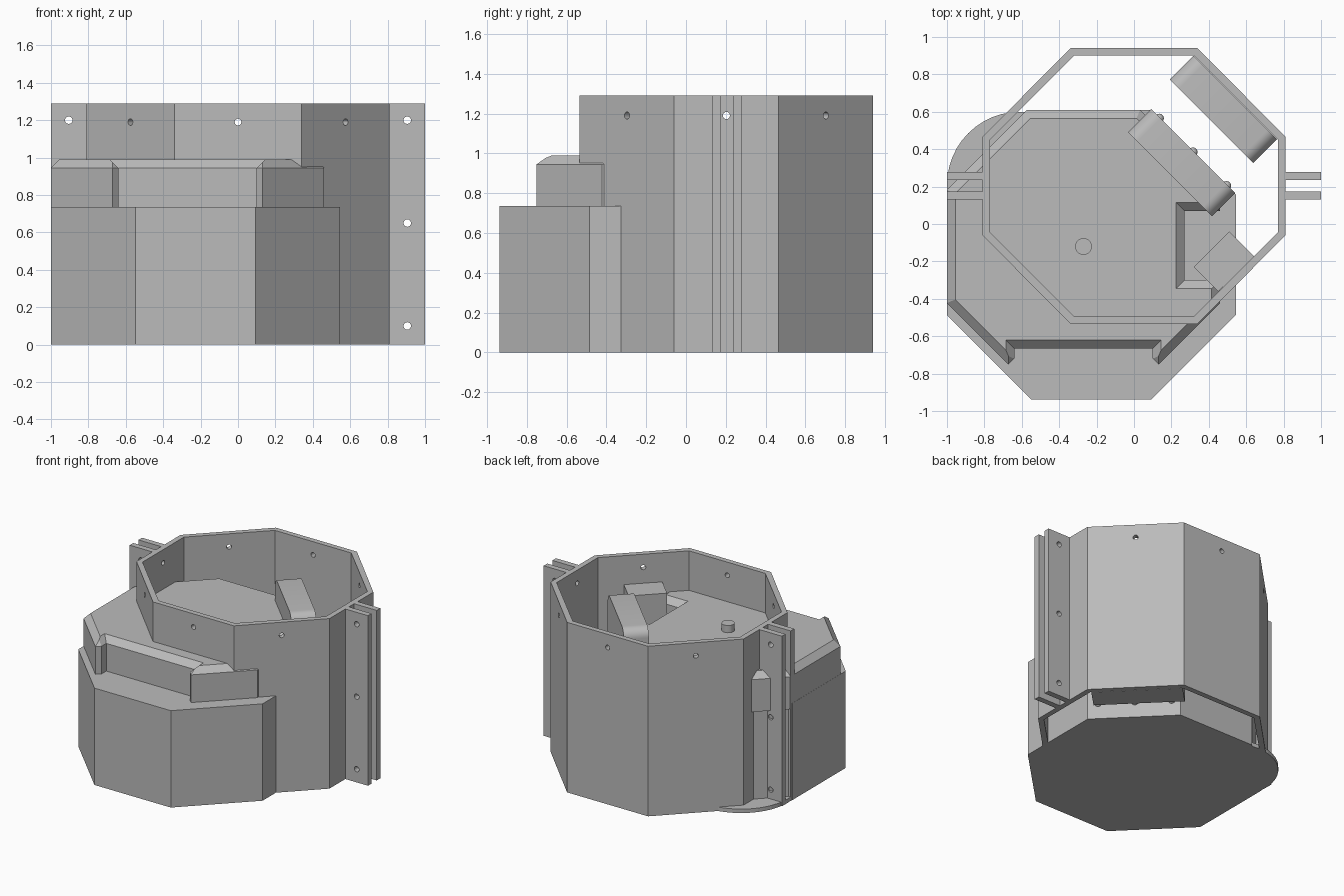
import bpy, bmesh, math
from mathutils import Matrix, Vector

if "Cube" in bpy.data.objects:
    bpy.data.objects.remove(bpy.data.objects["Cube"])

grey = bpy.data.materials.new("plain grey")
grey.diffuse_color = (0.5, 0.5, 0.5, 1)
grey.use_nodes = True
grey.node_tree.nodes["Principled BSDF"].inputs["Base Color"].default_value = grey.diffuse_color


def finish(bm, name, helper=False):
    bmesh.ops.recalc_face_normals(bm, faces=bm.faces)
    me = bpy.data.meshes.new(name)
    bm.to_mesh(me)
    bm.free()
    ob = bpy.data.objects.new(name, me)
    bpy.context.collection.objects.link(ob)
    me.materials.append(grey)
    if helper:
        ob.hide_render = True
        ob.hide_viewport = True
    return ob


def loft(bm, rings):
    """Solid through a list of (outline, z) rings."""
    loops = [[bm.verts.new((x, y, z)) for x, y in pts] for pts, z in rings]
    n = len(loops[0])
    for a, b in zip(loops, loops[1:]):
        for i in range(n):
            bm.faces.new((a[i], a[(i + 1) % n], b[(i + 1) % n], b[i]))
    bm.faces.new(loops[0][::-1])
    bm.faces.new(loops[-1])


def solid(name, rings, helper=False):
    bm = bmesh.new()
    loft(bm, rings)
    return finish(bm, name, helper)


def octagon(cx, cy, apothem):
    r = apothem / math.cos(math.pi / 8)
    return [(cx + r * math.cos(math.pi * (i + .5) / 4),
             cy + r * math.sin(math.pi * (i + .5) / 4)) for i in range(8)]


def rect(x0, x1, y0, y1):
    return [(x0, y0), (x1, y0), (x1, y1), (x0, y1)]


def add_rod(bm, centre, direction, radius, length, sides=16):
    rot = Vector(direction).to_track_quat('Z', 'Y').to_matrix().to_4x4()
    bmesh.ops.create_cone(bm, cap_ends=True, segments=sides, radius1=radius,
                          radius2=radius, depth=length,
                          matrix=Matrix.Translation(centre) @ rot)


def cut(ob, cutter):
    m = ob.modifiers.new("cut", 'BOOLEAN')
    m.operation = 'DIFFERENCE'
    m.solver = 'EXACT'
    m.object = cutter


# Octagonal shell wall
H, SY = 1.29, 0.203
bm = bmesh.new()
outer, inner = octagon(0, SY, .81), octagon(0, SY, .77)
O0, O1, I0, I1 = [[bm.verts.new((x, y, z)) for x, y in p]
                  for p, z in ((outer, 0), (outer, H), (inner, 0), (inner, H))]
# the octagon is stretched slightly so its side faces match the depth
for ring, a in ((O0, .737), (O1, .737), (I0, .697), (I1, .697)):
    full = .81 if a > .72 else .77
    for v in ring:
        s = .34 if a > .72 else .32
        t = .263 if a > .72 else .248
        dx, dy = v.co.x, v.co.y - SY
        wide = abs(dx) > abs(dy)
        v.co.x = math.copysign(full if wide else s, dx)
        v.co.y = SY + math.copysign(t if wide else a, dy)
for i in range(8):
    j = (i + 1) % 8
    for f in ((O0[i], O0[j], O1[j], O1[i]), (I0[i], I1[i], I1[j], I0[j]),
              (O1[i], O1[j], I1[j], I1[i]), (O0[i], I0[i], I0[j], O0[j])):
        bm.faces.new(f)
shell = finish(bm, "shell_wall")

# Screw holes near the rim, one per face
bm = bmesh.new()
for i in range(8):
    a = i * math.pi / 4
    c, s = math.cos(a), math.sin(a)
    if i % 2:
        p = (math.copysign(.565, c), SY + math.copysign(.49, s), 1.19)
    else:
        p = (.79 * c, SY + .717 * s, 1.19)
    add_rod(bm, p, (c, s, 0), .018, .16)
cut(shell, finish(bm, "rim_hole_cutter", True))

# Paired flanges on both sides, with three bolt holes each
bm = bmesh.new()
for sx in (-1, 1):
    for z in (.1, .65, 1.2):
        add_rod(bm, (.905 * sx, SY, z), (0, 1, 0), .02, .4)
bolt_holes = finish(bm, "bolt_hole_cutter", True)
for side, sx in (("left", -1), ("right", 1)):
    for pos, y in (("front", .13), ("back", .235)):
        x0, x1 = sorted((.79 * sx, 1.0 * sx))
        cut(solid(f"{side}_{pos}_flange",
                  [(rect(x0, x1, y, y + .043), 0), (rect(x0, x1, y, y + .043), H)]),
            bolt_holes)

# Lower body
low = octagon(-.2275, -.165, .7735)
solid("lower_body", [(low, 0), (low, .735)])

# Upper body with a chamfered rim
CX, CY = -.27, -.12
up = octagon(CX, CY, .73)
upper = solid("upper_body", [(up, .70), (up, .945), (octagon(CX, CY, .685), .99)])


# Front and right recesses, flaring at the top
def front_slot(w, y_in, y_tip):
    half = [(w, y_in), (w, y_tip), (w + .4, y_tip - .4)]
    return [(CX + x, y) for x, y in half] + [(CX - x, y) for x, y in half[::-1]]


slot, wide = front_slot(.37, -.665, -.72), front_slot(.415, -.62, -.70)
wider = front_slot(.425, -.61, -.695)
cut(upper, solid("front_recess_cutter",
                 [(slot, .735), (slot, .945), (wide, .99), (wider, 1.0)], True))
cut(upper, solid("right_recess_cutter",
                 [(rect(.27, .7, -.30, .07), .735), (rect(.27, .7, -.30, .07), .945),
                  (rect(.225, .7, -.345, .115), .99),
                  (rect(.215, .7, -.355, .125), 1.0)], True))

# Centre knob
bm = bmesh.new()
add_rod(bm, (CX, CY, 1.0), (0, 0, 1), .045, .09, 24)
finish(bm, "knob")


# Diagonal bars with rounded top ends
def bar(name, centre, length, width, z0, z1, r):
    bm = bmesh.new()
    h = length / 2
    prof = [(-h, z0), (h, z0)]
    for sx, a0 in ((1, 0), (-1, 90)):
        for k in range(9):
            a = math.radians(a0 + k * 90 / 8)
            prof.append((sx * (h - r) + r * math.cos(a), z1 - r + r * math.sin(a)))
    u, v = Vector((.7071, -.7071, 0)), Vector((.7071, .7071, 0))
    c = Vector((centre[0], centre[1], 0))
    rows = [[bm.verts.new(c + u * t + v * s + Vector((0, 0, z))) for t, z in prof]
            for s in (-width / 2, width / 2)]
    n = len(prof)
    for i in range(n):
        j = (i + 1) % n
        f = bm.faces.new((rows[0][i], rows[0][j], rows[1][j], rows[1][i]))
        f.smooth = 2 <= i < n - 1
    bm.faces.new(rows[0])
    bm.faces.new(rows[1])
    ob = finish(bm, name)
    bpy.context.view_layer.objects.active = ob
    ob.select_set(True)
    bpy.ops.object.shade_smooth_by_angle(angle=math.radians(30))
    ob.select_set(False)


bar("inner_bar", (.255, .328), .635, .175, .70, 1.17, .07)
bar("outer_bar", (.478, .613), .63, .18, 0, .735, .07)

# Square catch on the front right wall
catch = [(.51, -.04), (.32, -.23), (.45, -.36), (.65, -.18)]
solid("catch_block", [(catch, .80), (catch, 1.07)])

# Small studs on the back right face of the body
bm = bmesh.new()
for t in (-.18, 0, .18):
    bmesh.ops.create_uvsphere(bm, u_segments=12, v_segments=8, radius=.025,
                              matrix=Matrix.Translation((.315 + t, .385 - t, .12)))
finish(bm, "studs")

# Thin round foot at the back left
bm = bmesh.new()
add_rod(bm, (-.61, .21, .015), (0, 0, 1), .39, .03, 48)
finish(bm, "round_foot")
